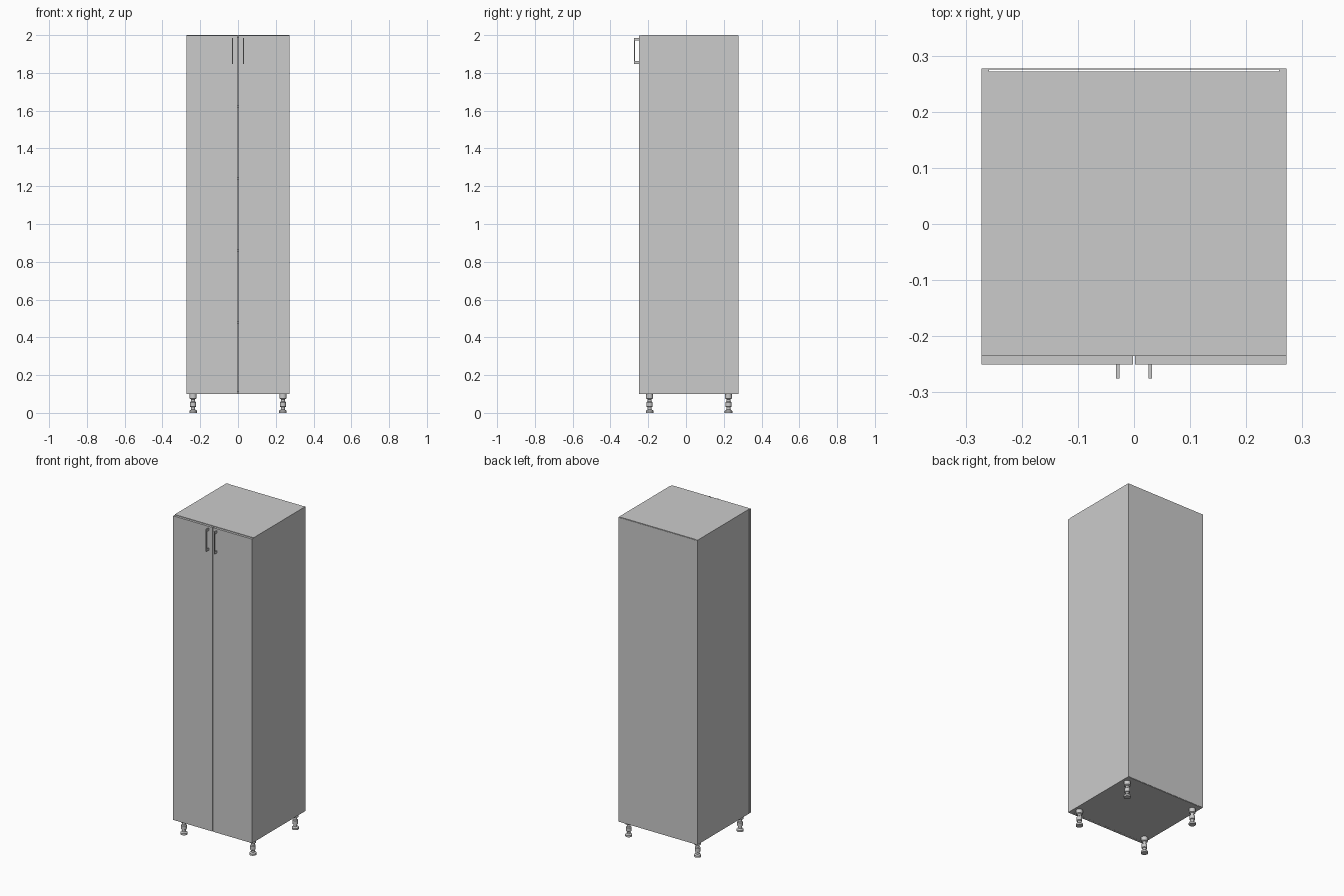
import bpy, bmesh, math

if "Cube" in bpy.data.objects:
    bpy.data.objects.remove(bpy.data.objects["Cube"])

W = 0.272          # half width of the cabinet
T = 0.014          # board thickness


def box(name, x0, x1, y0, y1, z0, z1):
    bm = bmesh.new()
    bmesh.ops.create_cube(bm, size=1)
    for v in bm.verts:
        v.co = ((x0 + x1) / 2 + v.co.x * (x1 - x0),
                (y0 + y1) / 2 + v.co.y * (y1 - y0),
                (z0 + z1) / 2 + v.co.z * (z1 - z0))
    return finish(name, bm)


def finish(name, bm):
    bmesh.ops.recalc_face_normals(bm, faces=bm.faces)
    me = bpy.data.meshes.new(name)
    bm.to_mesh(me)
    bm.free()
    ob = bpy.data.objects.new(name, me)
    bpy.context.collection.objects.link(ob)
    return ob


def lathe(name, profile, x, y, steps=24):
    bm = bmesh.new()
    vs = [bm.verts.new((r, 0, z)) for r, z in profile]
    es = [bm.edges.new(p) for p in zip(vs, vs[1:])]
    bmesh.ops.spin(bm, geom=vs + es, cent=(0, 0, 0), axis=(0, 0, 1),
                   angle=math.tau, steps=steps)
    bmesh.ops.remove_doubles(bm, verts=bm.verts, dist=1e-5)
    ob = finish(name, bm)
    ob.location = (x, y, 0)
    bpy.ops.object.select_all(action='DESELECT')
    ob.select_set(True)
    bpy.context.view_layer.objects.active = ob
    bpy.ops.object.shade_smooth_by_angle(angle=math.radians(35))
    return ob


def extrude_outline(name, pts, x0, x1):
    bm = bmesh.new()
    f = bm.faces.new([bm.verts.new((x0, y, z)) for y, z in pts])
    ext = bmesh.ops.extrude_face_region(bm, geom=[f])["geom"]
    bmesh.ops.translate(bm, vec=(x1 - x0, 0, 0),
                        verts=[g for g in ext if isinstance(g, bmesh.types.BMVert)])
    return finish(name, bm)


# Carcass: boards stop short of the back panel, leaving the narrow slot
box("top_board", -W + T, W - T, -0.235, 0.272, 2.0 - T, 2.0)
box("bottom_board", -W + T, W - T, -0.235, 0.272, 0.1, 0.1 + T)
box("back_panel", -W, W, 0.275, 0.277, 0.1, 1.998)
for i in range(4):
    z = 0.1 + 1.9 * (i + 1) / 5
    box(f"shelf_{i + 1}", -W + T, W - T, -0.215, 0.272, z - T / 2, z + T / 2)

# Leg profile: foot, threaded stem, adjusting collar, mounting flange
leg = [(0, 0), (0.02, 0), (0.02, 0.011), (0.016, 0.015), (0.011, 0.017),
       (0.011, 0.03), (0.016, 0.033), (0.016, 0.056), (0.011, 0.06),
       (0.011, 0.072), (0.019, 0.076), (0.019, 0.1), (0, 0.1)]

# Handle outline in y and z: a flat bar bent back onto two feet
handle = [(-0.25, 1.848), (-0.275, 1.848), (-0.275, 1.986), (-0.25, 1.986),
          (-0.25, 1.972), (-0.270, 1.972), (-0.270, 1.862), (-0.25, 1.862)]

for s, side in ((-1, "left"), (1, "right")):
    a, b = sorted((s * W, s * (W - T)))
    box(f"{side}_side_board", a, b, -0.235, 0.275, 0.1, 2.0)
    a, b = sorted((s * W, s * 0.002))
    box(f"{side}_door", a, b, -0.25, -0.2355, 0.1, 1.997)
    extrude_outline(f"{side}_handle", handle, s * 0.029 - 0.0028, s * 0.029 + 0.0028)
    for y, end in ((-0.193, "front"), (0.225, "back")):
        lathe(f"{end}_{side}_leg", leg, s * 0.238, y)
